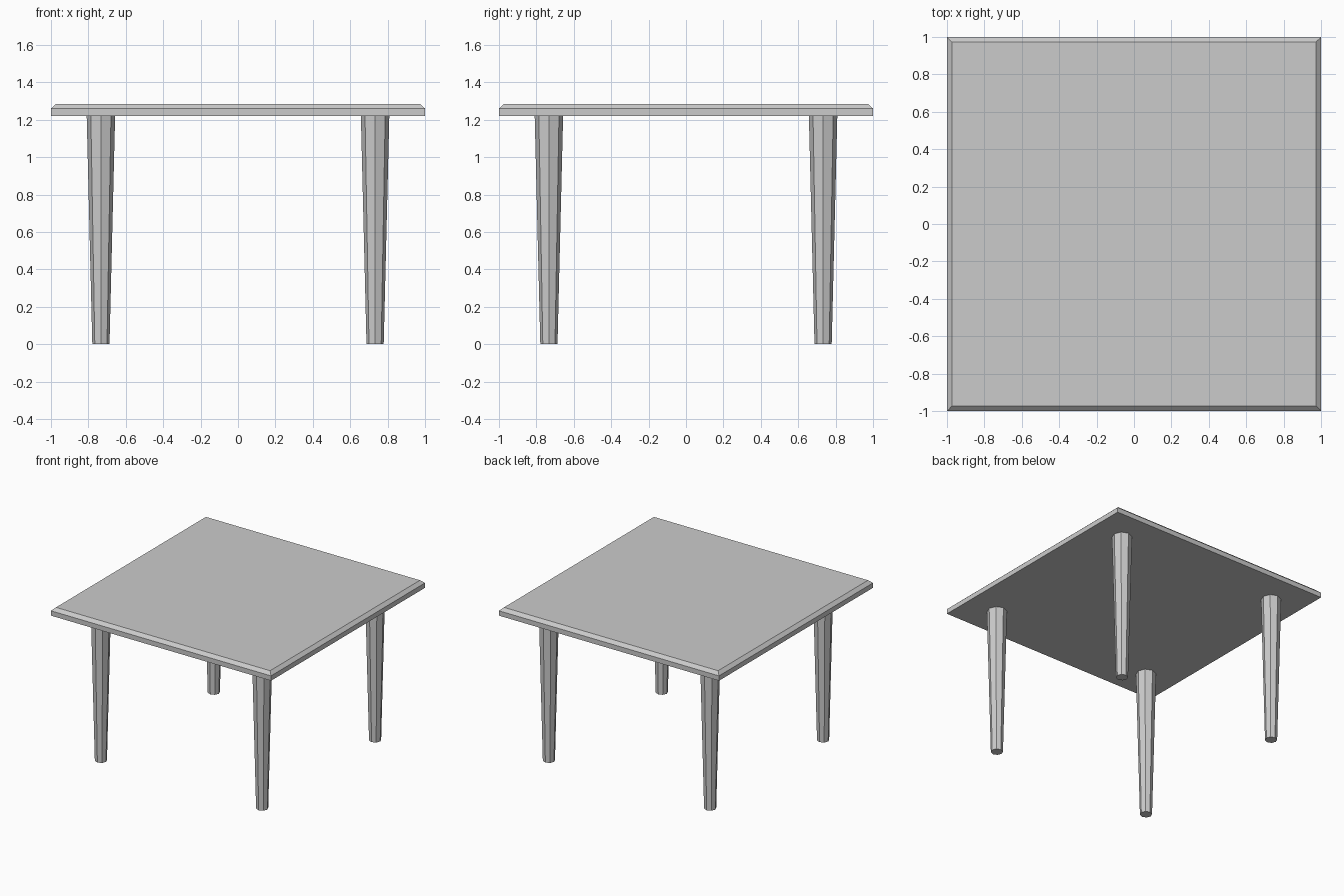
import bpy

if "Cube" in bpy.data.objects:
    bpy.data.objects.remove(bpy.data.objects["Cube"])

TOP_Z, RIM_Z, UNDER_Z = 1.285, 1.26, 1.22
LEG_POS = 0.733


def square_loft(name, levels):
    """Stack square rings given as (half_width, z) into a closed solid."""
    verts, faces = [], []
    for h, z in levels:
        verts += [(-h, -h, z), (h, -h, z), (h, h, z), (-h, h, z)]
    for k in range(len(levels) - 1):
        for i in range(4):
            a, b = 4 * k + i, 4 * k + (i + 1) % 4
            faces.append((a, b, b + 4, a + 4))
    n = len(verts)
    faces += [(3, 2, 1, 0), (n - 4, n - 3, n - 2, n - 1)]
    mesh = bpy.data.meshes.new(name)
    mesh.from_pydata(verts, [], faces)
    obj = bpy.data.objects.new(name, mesh)
    bpy.context.collection.objects.link(obj)
    return obj


# Table top with a chamfered upper edge
square_loft("table_top", [(1.0, UNDER_Z), (1.0, RIM_Z), (0.973, TOP_Z)])

# Four tapered octagonal legs
for y_side, y_name in ((-1, "front"), (1, "back")):
    for x_side, x_name in ((-1, "left"), (1, "right")):
        bpy.ops.mesh.primitive_cone_add(
            vertices=8, radius1=0.046, radius2=0.076, depth=UNDER_Z,
            location=(x_side * LEG_POS, y_side * LEG_POS, UNDER_Z / 2))
        bpy.context.object.name = f"{y_name}_{x_name}_leg"
